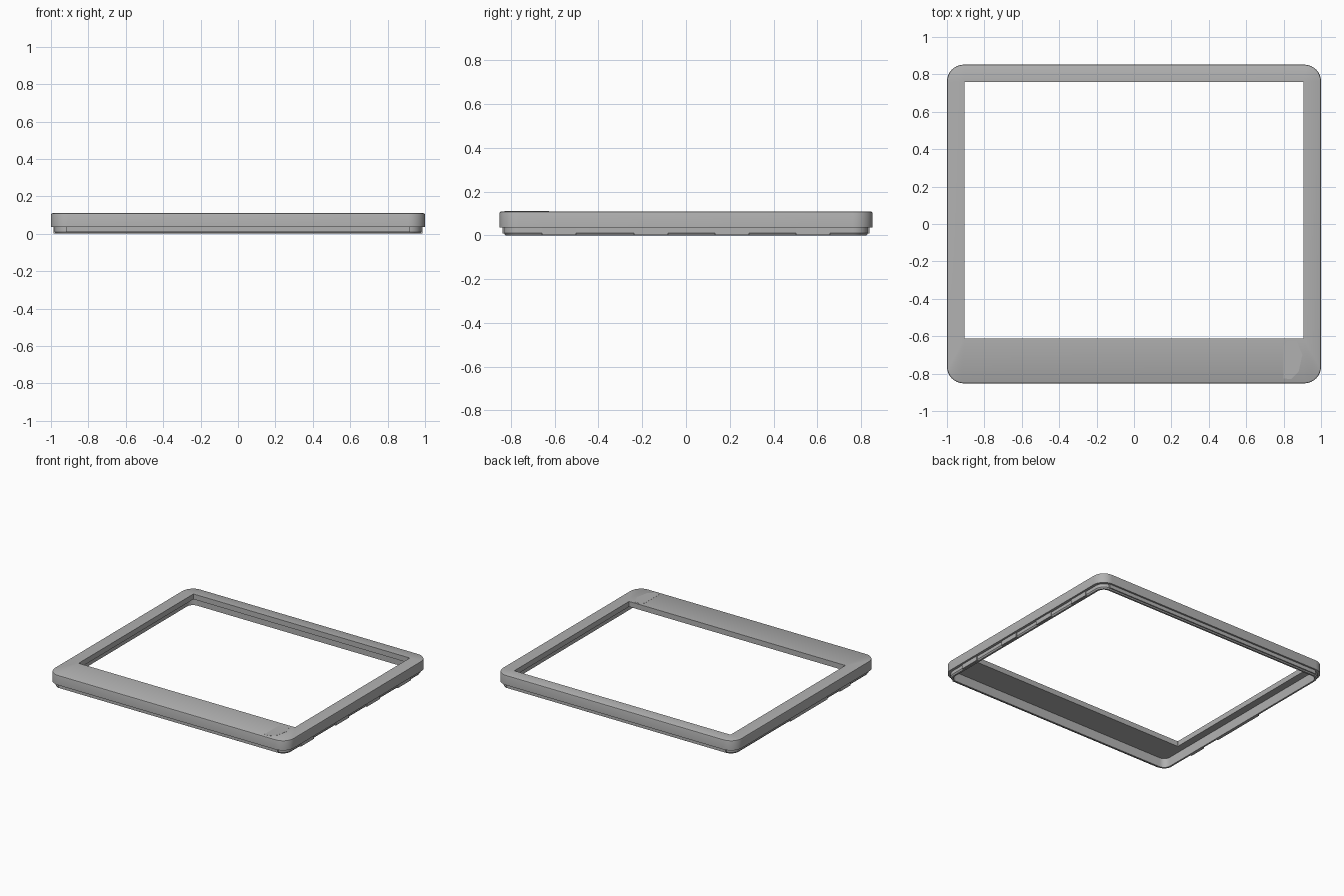
import bpy, bmesh, math

cube = bpy.data.objects.get("Cube")
if cube:
    bpy.data.objects.remove(cube, do_unlink=True)

grey = bpy.data.materials.new("mid_grey")
grey.use_nodes = True
COLOUR = (0.44, 0.44, 0.44, 1)
grey.diffuse_color = COLOUR
grey.node_tree.nodes["Principled BSDF"].inputs["Base Color"].default_value = COLOUR

HALF_X, HALF_Y, TOP = 1.0, 0.852, 0.11
CORNER_STEPS = 8


def finish(bm, name, smooth=False):
    bmesh.ops.recalc_face_normals(bm, faces=bm.faces[:])
    mesh = bpy.data.meshes.new(name)
    bm.to_mesh(mesh)
    bm.free()
    mesh.materials.append(grey)
    obj = bpy.data.objects.new(name, mesh)
    bpy.context.collection.objects.link(obj)
    if smooth:
        bpy.ops.object.select_all(action='DESELECT')
        obj.select_set(True)
        bpy.context.view_layer.objects.active = obj
        bpy.ops.object.shade_smooth_by_angle(angle=math.radians(30))
    return obj


def rounded_ring(bm, half_x, y_min, y_max, radius, z):
    """Closed loop of vertices around a rounded rectangle."""
    corners = [(half_x - radius, y_max - radius), (radius - half_x, y_max - radius),
               (radius - half_x, y_min + radius), (half_x - radius, y_min + radius)]
    ring = []
    for i, (cx, cy) in enumerate(corners):
        for s in range(CORNER_STEPS + 1):
            a = math.pi / 2 * (i + s / CORNER_STEPS)
            ring.append(bm.verts.new((cx + radius * math.cos(a), cy + radius * math.sin(a), z)))
    return ring


def box(name, x0, x1, y0, y1, z0, z1):
    bm = bmesh.new()
    bmesh.ops.create_cube(bm, size=1)
    for v in bm.verts:
        v.co = (x1 if v.co.x > 0 else x0, y1 if v.co.y > 0 else y0, z1 if v.co.z > 0 else z0)
    return finish(bm, name)


# Hollow frame: cross-section (inset, height) swept round the outline
bm = bmesh.new()
section = [(0.008, TOP), (0.002, 0.107), (0, 0.1), (0, 0.035), (0.02, 0.035),
           (0.02, 0.01), (0.027, 0), (0.04, 0), (0.04, 0.07)]
rings = [rounded_ring(bm, HALF_X - d, d - HALF_Y, HALF_Y - d, 0.09 - d, z) for d, z in section]
# Window edge of the top plate
for z in (0.07, TOP):
    rings.append(rounded_ring(bm, 0.905, -0.612, 0.76, 0.002, z))
for a, b in zip(rings, rings[1:] + rings[:1]):
    for i in range(len(a)):
        j = (i + 1) % len(a)
        bm.faces.new((a[i], a[j], b[j], b[i]))
finish(bm, "bezel_frame", smooth=True)

# Lip faces on the front and back
for side, name in ((-1, "front_lip"), (1, "back_lip")):
    y0, y1 = sorted((side * 0.828, side * 0.839))
    box(name, -0.92, 0.92, y0, y1, 0.008, 0.036)

# Snap tabs along both sides
for i, y in enumerate((-0.58, -0.16, 0.21, 0.58)):
    box(f"left_snap_tab_{i + 1}", 0.965, 0.986, y - 0.078, y + 0.078, 0.002, 0.037)
for i, (y0, y1) in enumerate(((-0.56, -0.43), (-0.28, 0.16))):
    box(f"right_snap_tab_{i + 1}", -0.986, -0.965, y0, y1, 0.002, 0.037)

# Thin faceted patch on the front corner
bm = bmesh.new()
outline = [(0.8, -0.65), (0.82, -0.625), (0.87, -0.625), (0.9, -0.7),
           (0.88, -0.79), (0.84, -0.83), (0.8, -0.825)]
patch = bm.faces.new([bm.verts.new((x, y, TOP - 0.002)) for x, y in outline])
top = bmesh.ops.extrude_face_region(bm, geom=[patch])
for v in top["geom"]:
    if isinstance(v, bmesh.types.BMVert):
        v.co.z = TOP + 0.001
finish(bm, "corner_patch")
